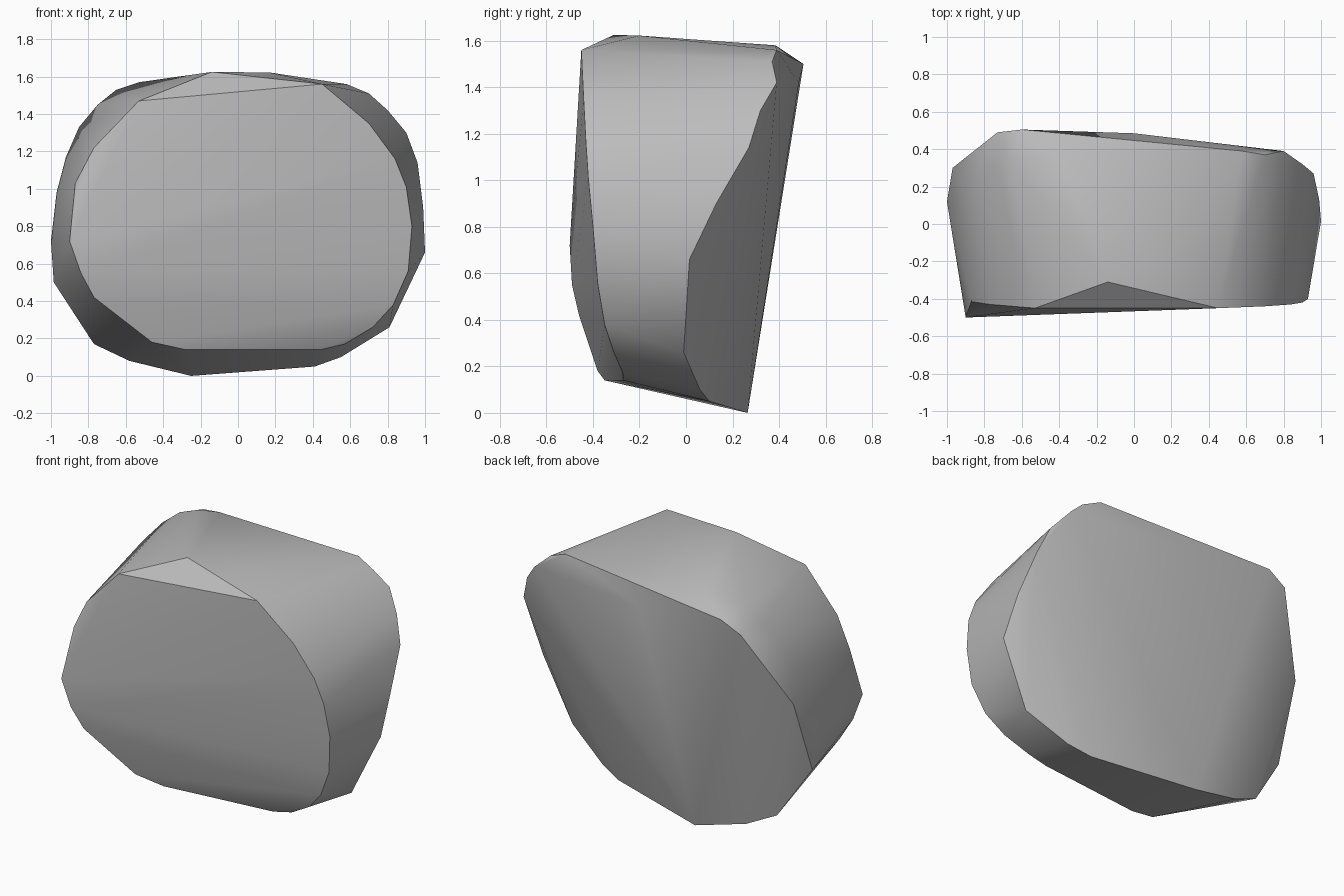
import bpy
import bmesh
import math

# Remove only the default cube
default_cube = bpy.data.objects.get("Cube")
if default_cube:
    bpy.data.objects.remove(default_cube, do_unlink=True)


def make_material(name, color):
    """One plain flat colour, for viewport and render."""
    material = bpy.data.materials.new(name)
    material.use_nodes = True
    material.diffuse_color = color
    shader = material.node_tree.nodes["Principled BSDF"]
    shader.inputs["Base Color"].default_value = color
    return material


def make_hull(name, profiles, material):
    """Wrap a tight convex skin around a few cross-section profiles."""
    mesh = bpy.data.meshes.new(name)
    bm = bmesh.new()
    for profile in profiles:
        for point in profile:
            bm.verts.new(point)
    bmesh.ops.convex_hull(bm, input=bm.verts[:])
    loose = [v for v in bm.verts if not v.link_faces]
    bmesh.ops.delete(bm, geom=loose, context='VERTS')
    bmesh.ops.recalc_face_normals(bm, faces=bm.faces[:])
    bm.to_mesh(mesh)
    bm.free()
    mesh.materials.append(material)
    obj = bpy.data.objects.new(name, mesh)
    bpy.context.collection.objects.link(obj)
    return obj


# Rim of the front face, from the pointed corner round the bottom
front_rim = [
    (-.9, -.5, .72), (-.84, -.49, .55), (-.77, -.46, .42),
    (-.46, -.38, .18), (-.28, -.35, .14), (.44, -.27, .14),
    (.57, -.27, .17), (.72, -.31, .26), (.83, -.35, .38),
    (.91, -.38, .56), (.93, -.4, .8), (.9, -.42, 1.01),
    (.84, -.43, 1.16), (.7, -.44, 1.35), (.45, -.45, 1.56),
    (-.53, -.45, 1.47), (-.77, -.43, 1.22), (-.87, -.415, 1.03),
]

# Crown ridge and the rounded shoulders towards the rear
crown = [
    (-.14, -.31, 1.625), (.17, -.2, 1.622), (.58, .39, 1.56),
    (.7, .37, 1.51), (-.4, .385, 1.58), (-.53, .36, 1.57),
    (-.65, .34, 1.53), (-.75, .31, 1.45), (-.85, .26, 1.33),
    (-.92, .22, 1.17),
]

# Rim of the sloping rear face
rear_rim = [
    (-.25, .265, 0), (.41, .1, .05), (.55, .06, .1),
    (.81, -.01, .26), (1, .015, .66), (.99, .13, .9),
    (.96, .27, 1.14), (.9, .32, 1.3), (.8, .39, 1.42),
    (0, .485, 1.42), (-.6, .505, 1.5), (-.73, .49, 1.43),
    (-.97, .3, .98), (-1, .12, .72), (-.985, .13, .5),
    (-.77, .18, .17), (-.58, .22, .08),
]

stone_grey = make_material("stone grey", (0.5, 0.5, 0.5, 1.0))
boulder = make_hull("boulder", [front_rim, crown, rear_rim], stone_grey)

# Soft sides with crisp rims
bpy.ops.object.select_all(action='DESELECT')
boulder.select_set(True)
bpy.context.view_layer.objects.active = boulder
bpy.ops.object.shade_smooth_by_angle(angle=math.radians(30))
